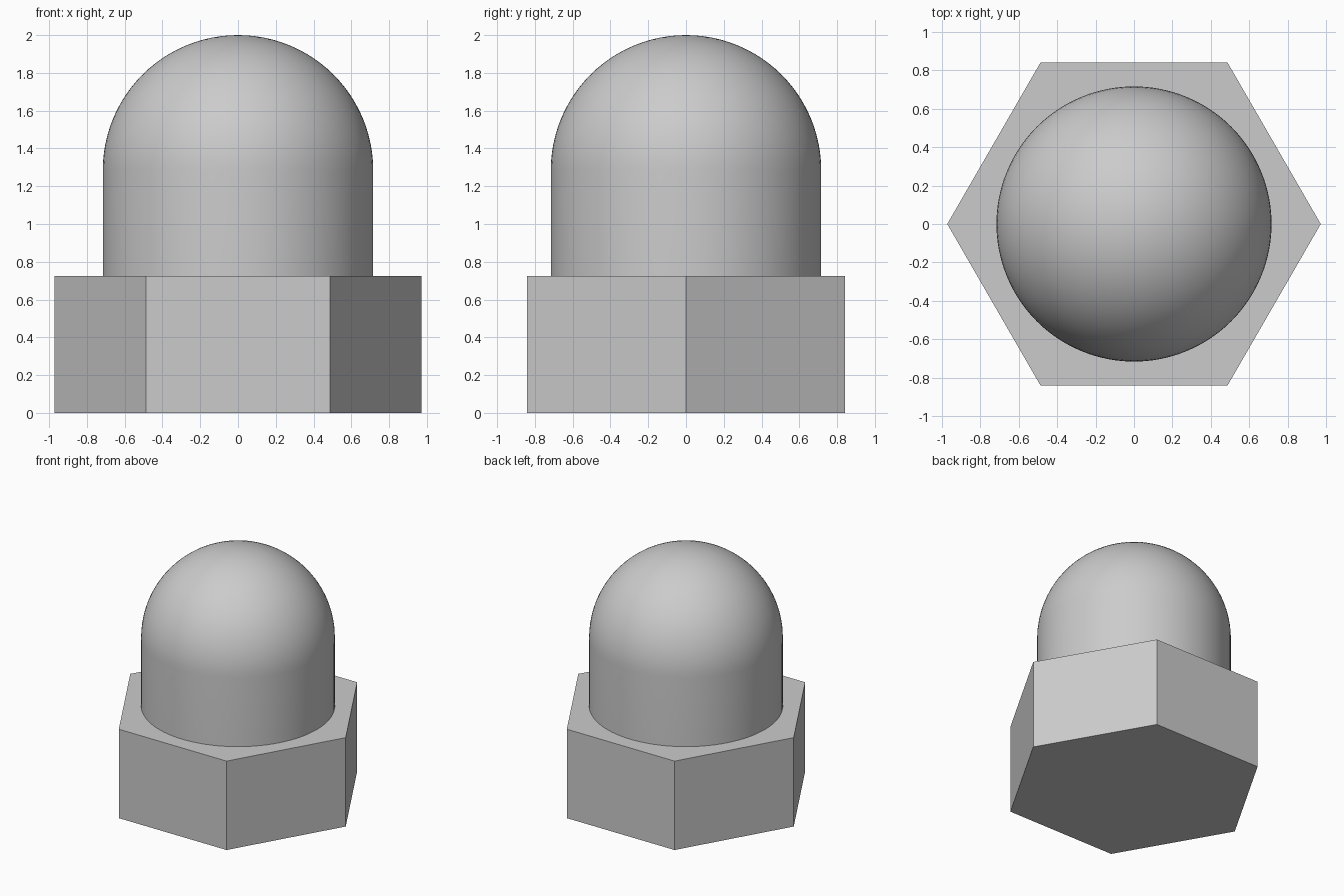
import bpy, bmesh
from math import pi, sin, cos, radians

cube = bpy.data.objects.get("Cube")
if cube:
    bpy.data.objects.remove(cube, do_unlink=True)

HEX_RADIUS, HEX_HEIGHT = 0.972, 0.725
DOME_RADIUS, TOP = 0.716, 2.0
SEGMENTS, RINGS = 96, 24

steel = bpy.data.materials.new("grey_steel")
steel.use_nodes = True
grey = (0.6, 0.6, 0.6, 1)
steel.diffuse_color = grey
steel.node_tree.nodes["Principled BSDF"].inputs["Base Color"].default_value = grey


def finish(obj, name):
    obj.name = obj.data.name = name
    obj.data.materials.append(steel)


# Hexagonal base with corners on the x axis
bpy.ops.mesh.primitive_cylinder_add(
    vertices=6, radius=HEX_RADIUS, depth=HEX_HEIGHT,
    location=(0, 0, HEX_HEIGHT / 2), rotation=(0, 0, pi / 6))
finish(bpy.context.object, "hex_base")

# Domed cap: straight wall and quarter arc, spun around z
centre = TOP - DOME_RADIUS
profile = [(DOME_RADIUS, HEX_HEIGHT)]
for i in range(RINGS + 1):
    a = pi / 2 * i / RINGS
    profile.append((DOME_RADIUS * cos(a), centre + DOME_RADIUS * sin(a)))
bm = bmesh.new()
verts = [bm.verts.new((r, 0, z)) for r, z in profile]
edges = [bm.edges.new(pair) for pair in zip(verts, verts[1:])]
bmesh.ops.spin(bm, geom=verts + edges, cent=(0, 0, 0), axis=(0, 0, 1),
               angle=2 * pi, steps=SEGMENTS, use_duplicate=False)
bmesh.ops.remove_doubles(bm, verts=bm.verts, dist=0.0005)
bmesh.ops.recalc_face_normals(bm, faces=bm.faces)
mesh = bpy.data.meshes.new("domed_cap")
bm.to_mesh(mesh)
bm.free()
cap = bpy.data.objects.new("domed_cap", mesh)
bpy.context.collection.objects.link(cap)
finish(cap, "domed_cap")
bpy.ops.object.select_all(action="DESELECT")
cap.select_set(True)
bpy.context.view_layer.objects.active = cap
bpy.ops.object.shade_smooth_by_angle(angle=radians(30))
